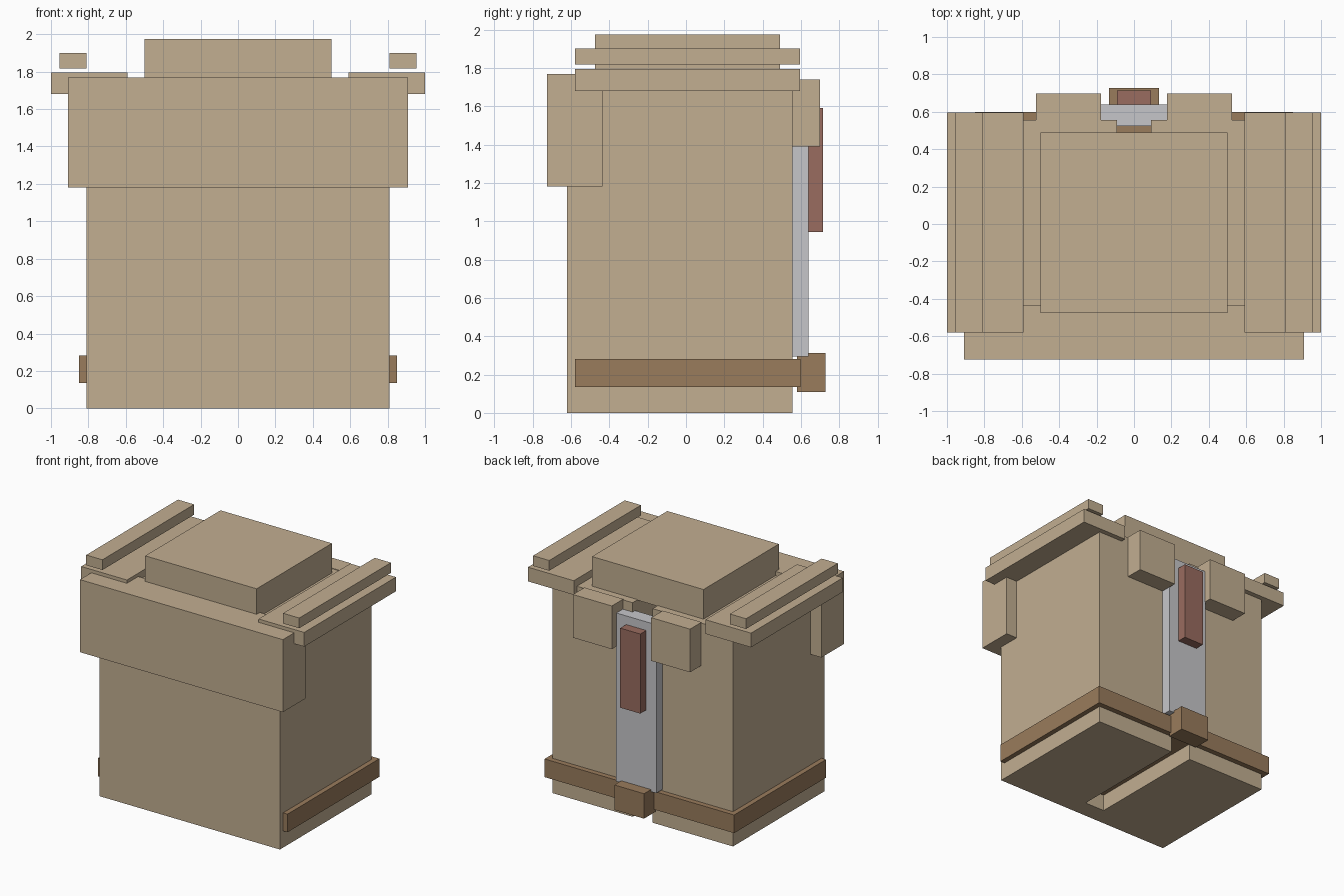
import bpy
import bmesh

cube = bpy.data.objects.get("Cube")
if cube:
    bpy.data.objects.remove(cube, do_unlink=True)


def material(name, color):
    mat = bpy.data.materials.new(name)
    mat.use_nodes = True
    mat.diffuse_color = (*color, 1)
    mat.node_tree.nodes["Principled BSDF"].inputs["Base Color"].default_value = (*color, 1)
    return mat


TAN = material("tan_canvas", (0.54, 0.425, 0.285))
BROWN = material("brown_leather", (0.32, 0.20, 0.107))
GREY = material("light_grey", (0.565, 0.565, 0.59))
RED = material("dull_red", (0.32, 0.15, 0.115))


def prism(name, outline, z, mat):
    """Extrude a closed plan outline between two heights."""
    bm = bmesh.new()
    face = bm.faces.new([bm.verts.new((x, y, z[0])) for x, y in outline])
    top = bmesh.ops.extrude_face_region(bm, geom=[face])["geom"]
    verts = [v for v in top if isinstance(v, bmesh.types.BMVert)]
    bmesh.ops.translate(bm, verts=verts, vec=(0, 0, z[1] - z[0]))
    bmesh.ops.recalc_face_normals(bm, faces=bm.faces)
    mesh = bpy.data.meshes.new(name)
    bm.to_mesh(mesh)
    bm.free()
    mesh.materials.append(mat)
    obj = bpy.data.objects.new(name, mesh)
    bpy.context.collection.objects.link(obj)
    return obj


def box(name, x, y, z, mat):
    outline = [(x[0], y[0]), (x[1], y[0]), (x[1], y[1]), (x[0], y[1])]
    return prism(name, outline, z, mat)


def centred(name, half, y, z, mat):
    return box(name, (-half, half), y, z, mat)


def pair(name, x, y, z, mat):
    box("left_" + name, x, y, z, mat)
    box("right_" + name, (-x[1], -x[0]), y, z, mat)


def mirrored(half_outline):
    """Close a right-to-left symmetric outline from its +x half."""
    return half_outline + [(-x, y) for x, y in reversed(half_outline)]


# Main body with a slot open to the back, top and bottom
prism("body", mirrored([(0.81, -0.62), (0.81, 0.555), (0.09, 0.555), (0.09, -0.47)]),
      (0, 1.735), TAN)

# Top lid and front flap
centred("top_lid", 0.5, (-0.475, 0.49), (1.73, 1.975), TAN)
centred("front_flap", 0.91, (-0.725, -0.435), (1.18, 1.768), TAN)

# Shoulder plates with rails floating just above
pair("shoulder_plate", (0.59, 1.0), (-0.58, 0.595), (1.68, 1.795), TAN)
pair("shoulder_rail", (0.81, 0.955), (-0.58, 0.595), (1.817, 1.9), TAN)

# Back pads on either side of the strap
pair("back_pad", (0.177, 0.525), (0.55, 0.698), (1.39, 1.74), TAN)

# Belt running through the slot, and its buckle
centred("belt", 0.85, (-0.58, 0.598), (0.135, 0.282), BROWN)
centred("belt_buckle", 0.133, (0.58, 0.727), (0.11, 0.312), BROWN)

# Grey back strap with a tongue in the slot, and the red tab on it
prism("back_strap", mirrored([(0.09, 0.525), (0.09, 0.556), (0.18, 0.556), (0.18, 0.638)]),
      (0.295, 1.66), GREY)
centred("red_tab", 0.09, (0.63, 0.714), (0.945, 1.59), RED)
